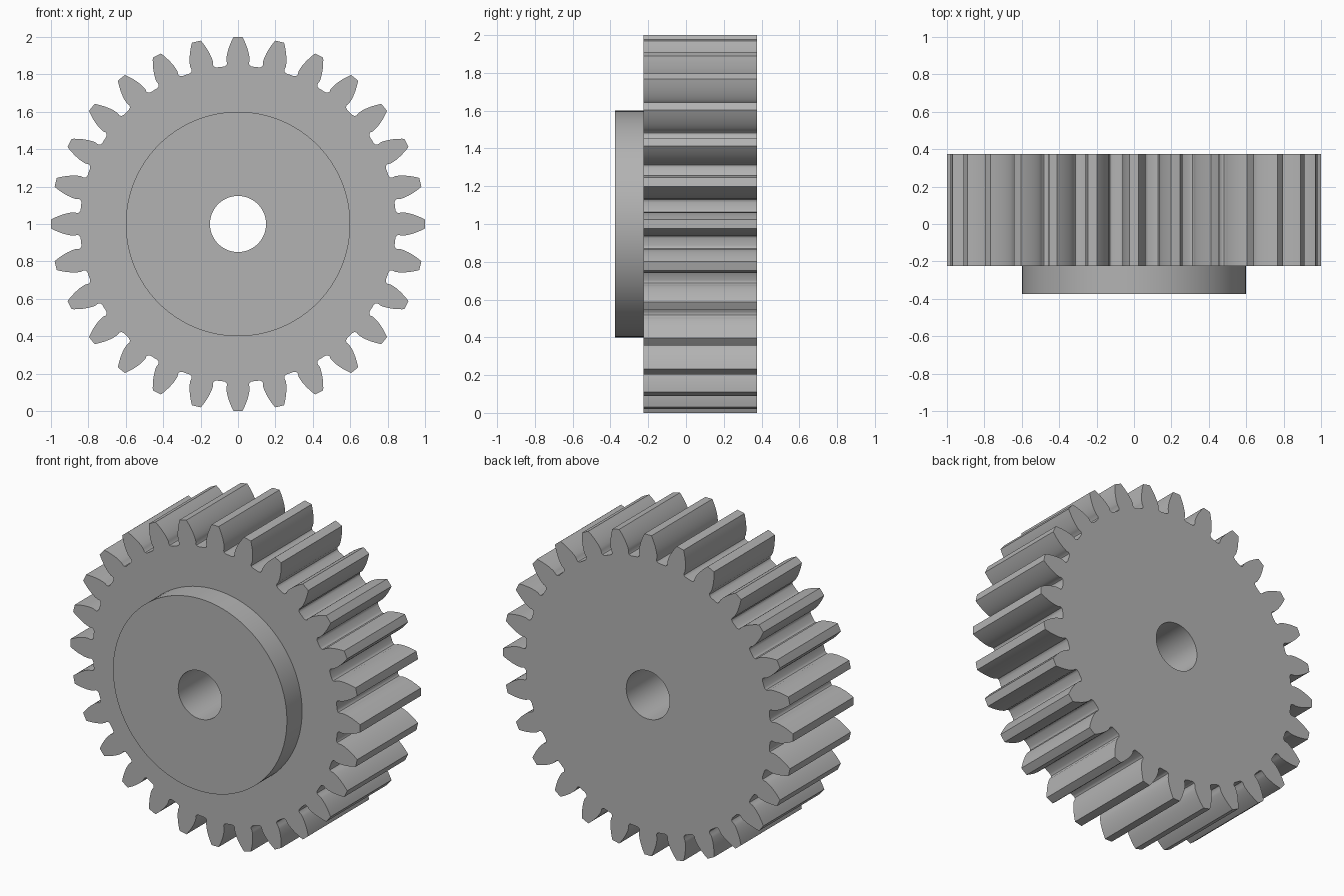
import bpy, bmesh, math
from mathutils import Vector

cube = bpy.data.objects.get("Cube")
if cube:
    bpy.data.objects.remove(cube, do_unlink=True)

# Gear proportions
TEETH = 28
TIP, BASE, PITCH = 1.0, 0.877, 0.9333
BORE, HUB = 0.15, 0.6
HUB_FRONT, GEAR_FRONT, GEAR_BACK = -0.375, -0.225, 0.375

steel = bpy.data.materials.new("grey steel")
steel.use_nodes = True
GREY = (0.45, 0.45, 0.45, 1)
steel.diffuse_color = GREY
steel.node_tree.nodes["Principled BSDF"].inputs["Base Color"].default_value = GREY


def involute(r):
    a = math.acos(min(1, BASE / r))
    return math.tan(a) - a


def half_tooth():
    """(radius, half angle) pairs from the root fillet up the involute flank."""
    pts = [(0.845, 0.090), (0.847, 0.080), (0.852, 0.072), (0.861, 0.068)]
    at_pitch = math.pi / (2 * TEETH) + involute(PITCH)
    for i in range(9):
        r = BASE + (TIP - BASE) * i / 8
        pts.append((r, at_pitch - involute(r)))
    return pts


def polar(r, a, y):
    return Vector((r * math.sin(a), y, 1 + r * math.cos(a)))


def circle(r, y, n=96):
    return [polar(r, math.tau * i / n, y) for i in range(n)]


def gear_outline(y):
    flank = half_tooth()
    tooth = [(r, -a) for r, a in flank] + [(TIP, 0)] + [(r, a) for r, a in reversed(flank)]
    return [polar(r, a + math.tau * t / TEETH, y) for t in range(TEETH) for r, a in tooth]


def bored_plate(name, outline, bore, depth, open_back=False):
    """Fill between an outline and the bore, then extrude towards the back."""
    bm = bmesh.new()
    for loop in (outline, bore):
        vs = [bm.verts.new(p) for p in loop]
        for i, v in enumerate(vs):
            bm.edges.new((v, vs[(i + 1) % len(vs)]))
    bmesh.ops.triangle_fill(bm, edges=bm.edges[:], use_beauty=True, normal=(0, -1, 0))
    front = bm.faces[:]
    ext = bmesh.ops.extrude_face_region(bm, geom=front, use_keep_orig=True)["geom"]
    bmesh.ops.translate(bm, verts=[g for g in ext if isinstance(g, bmesh.types.BMVert)],
                        vec=(0, depth, 0))
    bmesh.ops.recalc_face_normals(bm, faces=bm.faces[:])
    # The side hidden against the gear is left out
    if open_back:
        hidden = [g for g in ext if isinstance(g, bmesh.types.BMFace)]
        bmesh.ops.delete(bm, geom=hidden, context='FACES_ONLY')
    me = bpy.data.meshes.new(name)
    bm.to_mesh(me)
    bm.free()
    me.materials.append(steel)
    ob = bpy.data.objects.new(name, me)
    bpy.context.collection.objects.link(ob)
    bpy.ops.object.select_all(action='DESELECT')
    ob.select_set(True)
    bpy.context.view_layer.objects.active = ob
    bpy.ops.object.shade_smooth_by_angle(angle=math.radians(32))
    return ob


# Toothed wheel with bore
bored_plate("toothed_wheel", gear_outline(GEAR_FRONT), circle(BORE, GEAR_FRONT),
            GEAR_BACK - GEAR_FRONT)

# Raised hub on the front
bored_plate("hub", circle(HUB, HUB_FRONT), circle(BORE, HUB_FRONT),
            GEAR_FRONT - HUB_FRONT, open_back=True)
